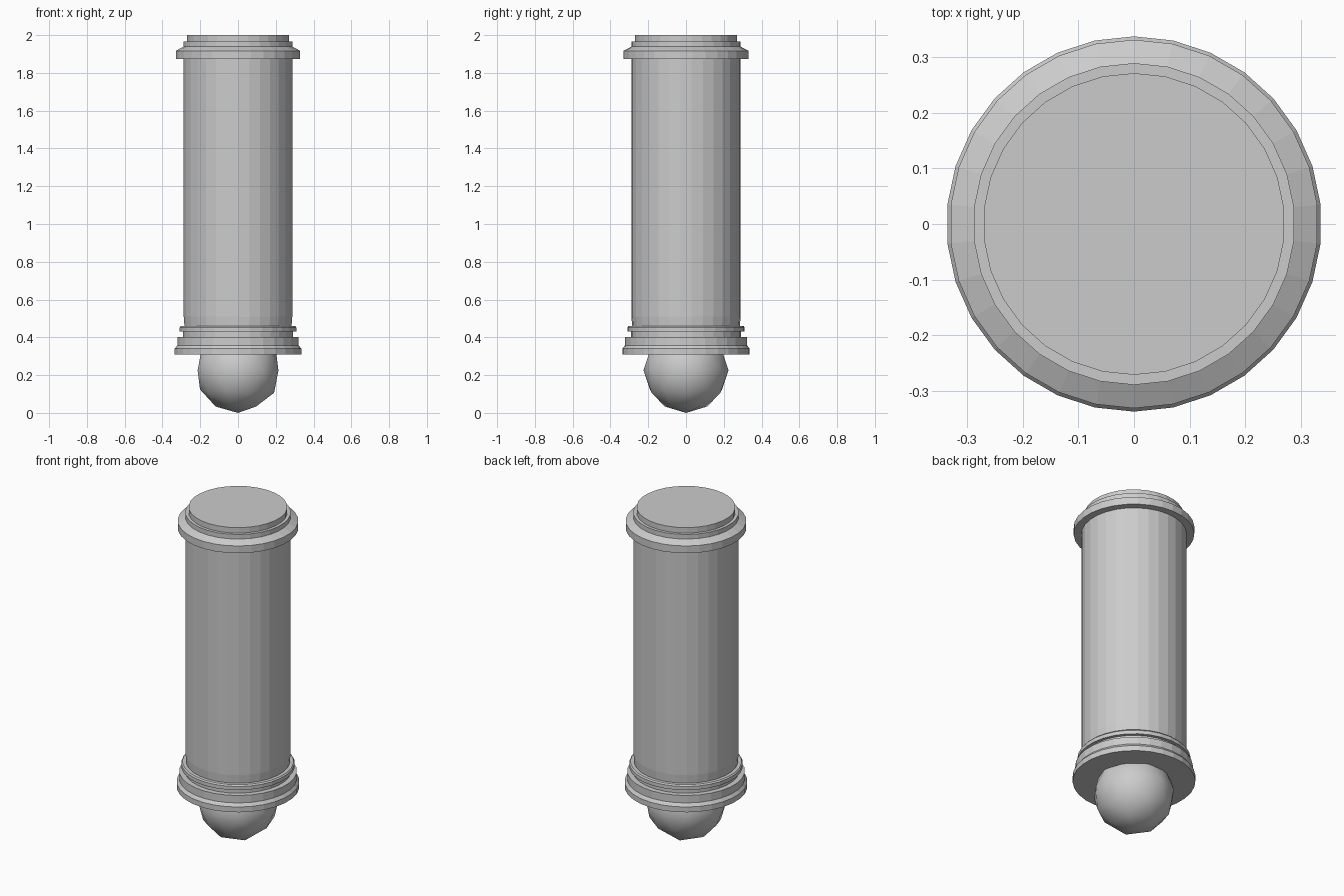
import bpy, bmesh, math

if "Cube" in bpy.data.objects:
    bpy.data.objects.remove(bpy.data.objects["Cube"])

SIDES = 30


def lathe(name, profile, cap_first=False, cap_last=False):
    """Turn (radius, z) points, listed bottom to top, around the z axis."""
    bm = bmesh.new()
    rings = []
    for r, z in profile:
        ring = []
        for i in range(SIDES):
            a = math.pi / 2 + i * math.tau / SIDES
            ring.append(bm.verts.new((r * math.cos(a), r * math.sin(a), z)))
        rings.append(ring)
    for low, high in zip(rings, rings[1:]):
        for i in range(SIDES):
            j = (i + 1) % SIDES
            bm.faces.new((low[i], low[j], high[j], high[i]))
    if cap_first:
        bm.faces.new(rings[0][::-1])
    if cap_last:
        bm.faces.new(rings[-1])
    mesh = bpy.data.meshes.new(name)
    bm.to_mesh(mesh)
    bm.free()
    obj = bpy.data.objects.new(name, mesh)
    bpy.context.collection.objects.link(obj)
    return obj


# Stepped collar at the bottom, with a flat underside
lathe("base_collar", [
    (0.337, 0.308), (0.337, 0.34), (0.323, 0.358), (0.323, 0.403),
    (0.292, 0.403), (0.292, 0.43), (0.311, 0.43), (0.311, 0.452),
    (0.305, 0.46), (0.285, 0.46)], cap_first=True)

# Long main shaft, slightly narrower near its foot
lathe("shaft", [(0.285, 0.46), (0.289, 0.51), (0.289, 1.873)])

# Flanged top with two steps
lathe("top_cap", [
    (0.289, 1.873), (0.331, 1.873), (0.331, 1.917), (0.289, 1.939),
    (0.289, 1.967), (0.271, 1.967), (0.271, 2.0)], cap_last=True)

# Low-poly ball finial under the collar
bpy.ops.mesh.primitive_ico_sphere_add(subdivisions=2, radius=0.225, location=(0, 0, 0.225))
ball = bpy.context.object
ball.name = "ball_finial"
bpy.ops.object.shade_smooth()
